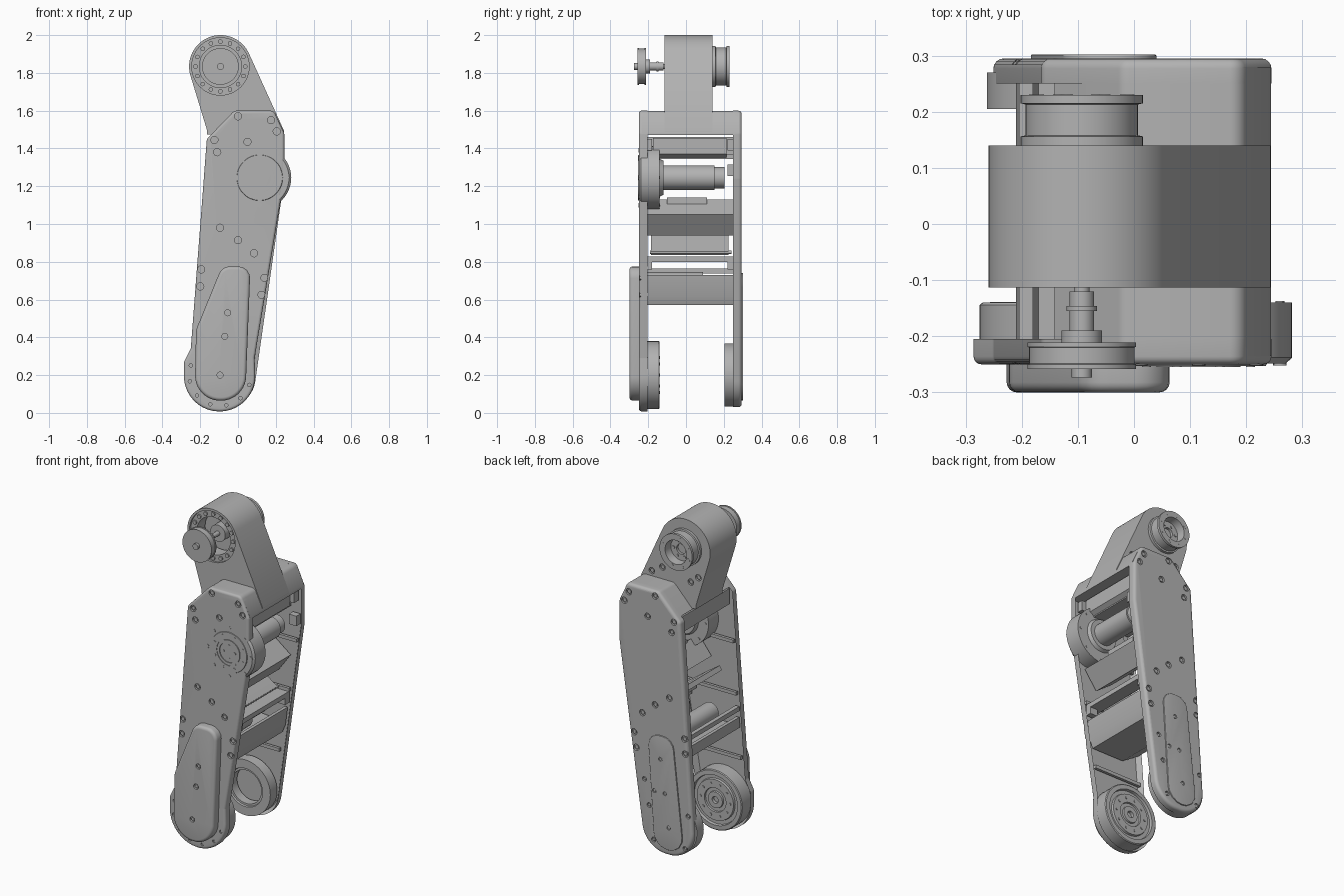
import bpy, bmesh
from math import sin, cos, tan, pi, radians
from mathutils import Vector, Matrix

if "Cube" in bpy.data.objects:
    bpy.data.objects.remove(bpy.data.objects["Cube"], do_unlink=True)

grey = bpy.data.materials.new("machined_grey")
grey.use_nodes = True
grey.diffuse_color = (0.45, 0.45, 0.45, 1)
grey.node_tree.nodes["Principled BSDF"].inputs["Base Color"].default_value = (0.45, 0.45, 0.45, 1)

HIP, MOTOR, KNEE = (-0.093, 1.834), (0.115, 1.245), (-0.095, 0.2)
FRONT, BACK = -0.25, 0.295            # outer faces of the two side plates
IN_F, IN_B = -0.205, 0.25             # inner faces of the two side plates


def finish(name, bm):
    bmesh.ops.recalc_face_normals(bm, faces=bm.faces)
    mesh = bpy.data.meshes.new(name)
    bm.to_mesh(mesh)
    bm.free()
    mesh.materials.append(grey)
    obj = bpy.data.objects.new(name, mesh)
    bpy.context.collection.objects.link(obj)
    return obj


def rounded(corners):
    """Outline from (x, z, radius) corners."""
    out = []
    for i, (x, z, r) in enumerate(corners):
        if not r:
            out.append((x, z))
            continue
        p = Vector((x, z, 0))
        u = (Vector((*corners[i - 1][:2], 0)) - p).normalized()
        v = (Vector((*corners[(i + 1) % len(corners)][:2], 0)) - p).normalized()
        half = u.angle(v) / 2
        c = p + (u + v).normalized() * r / sin(half)
        s, e = (p + u * r / tan(half) - c), (p + v * r / tan(half) - c)
        n = 12 if r > 0.1 else 4
        out += [(c + s.lerp(e, k / n).normalized() * r)[:2] for k in range(n + 1)]
    return out


def prism(name, outline, y0, y1, bevel=0.0, pocket=None):
    """Extrude an outline from its outer face y0 to y1; soften the outer rim, hollow the inner face."""
    bm = bmesh.new()
    outer = bm.faces.new([bm.verts.new((x, y0, z)) for x, z in outline])
    inner = bm.faces.new([bm.verts.new((x, y1, z)) for x, z in outline])
    a, b, n = list(outer.verts), list(inner.verts), len(outline)
    for i in range(n):
        j = (i + 1) % n
        bm.faces.new((a[i], a[j], b[j], b[i]))
    bmesh.ops.remove_doubles(bm, verts=bm.verts, dist=0.0005)
    bmesh.ops.recalc_face_normals(bm, faces=bm.faces)
    if pocket:
        bmesh.ops.inset_region(bm, faces=[inner], thickness=pocket[0], use_even_offset=True)
        bmesh.ops.translate(bm, verts=list(inner.verts), vec=(0, -pocket[1] if y1 > y0 else pocket[1], 0))
    if bevel:
        bmesh.ops.bevel(bm, geom=list(outer.edges), offset=bevel, segments=4, profile=0.5, affect='EDGES')
    return finish(name, bm)


def box(name, x, y, z):
    return prism(name, [(x[0], z[0]), (x[1], z[0]), (x[1], z[1]), (x[0], z[1])], y[0], y[1])


def lathe(name, centre, profile, seg=48):
    """Turn a profile of (radius, y) points about an axis along y."""
    bm = bmesh.new()
    rings = [[bm.verts.new((centre[0] + r * cos(2 * pi * k / seg), y, centre[1] + r * sin(2 * pi * k / seg)))
              for k in range(seg)] for r, y in profile]
    for p, q in zip(rings, rings[1:]):
        for k in range(seg):
            bm.faces.new((p[k], p[(k + 1) % seg], q[(k + 1) % seg], q[k]))
    bmesh.ops.remove_doubles(bm, verts=bm.verts, dist=0.0001)
    return finish(name, bm)


def cylinders(name, points, r, y0, y1, seg=20):
    bm = bmesh.new()
    for x, z in points:
        m = Matrix.Translation((x, (y0 + y1) / 2, z)) @ Matrix.Rotation(pi / 2, 4, 'X')
        bmesh.ops.create_cone(bm, cap_ends=True, segments=seg, radius1=r, radius2=r,
                              depth=abs(y1 - y0), matrix=m)
    return finish(name, bm)


def cut(obj, cutter):
    cutter.hide_render = True
    mod = obj.modifiers.new("cut", 'BOOLEAN')
    mod.operation, mod.solver, mod.object = 'DIFFERENCE', 'EXACT', cutter
    bpy.context.view_layer.objects.active = obj
    bpy.ops.object.modifier_apply(modifier=mod.name)
    bpy.data.objects.remove(cutter, do_unlink=True)


def screws(name, obj, points, r, face, inward):
    """Counterbored screws; inward is +1 or -1 along y."""
    cut(obj, cylinders("cutter", points, r, face - inward * 0.02, face + inward * 0.011))
    cylinders(name, points, r * 0.62, face + inward * 0.004, face + inward * 0.013, 12)


def circle(centre, r, n, start=0.0):
    return [(centre[0] + r * cos(start + 2 * pi * k / n), centre[1] + r * sin(start + 2 * pi * k / n))
            for k in range(n)]


# Side plates: shallow pans with softened outer rims
top_corners = [(0.245, 1.24, 0.05), (0.245, 1.48, 0.03), (0.19, 1.6, 0.03), (-0.02, 1.6, 0.03), (-0.165, 1.45, 0.03)]
front_plate = prism("front_plate", rounded([(-0.286, 0.008, 0.186), (0.096, 0.008, 0.186), (0.088, 0.29, 0.02)]
                    + top_corners + [(-0.25, 0.34, 0.03), (-0.286, 0.27, 0.03)]), FRONT, IN_F, 0.014, (0.02, 0.03))
back_plate = prism("back_plate", rounded([(-0.262, 0.03, 0.16), (0.072, 0.03, 0.16)] + top_corners),
                   BACK, IN_B, 0.018, (0.02, 0.03))
upper = [(0, 1.57), (0.175, 1.55), (0.205, 1.49), (-0.125, 1.445), (-0.11, 1.38), (0.05, 1.435)]
lower = [(-0.095, 0.98), (0, 0.915), (0.085, 0.845), (-0.195, 0.76), (-0.2, 0.67), (0.14, 0.715), (0.125, 0.625)]
screws("front_plate_screws", front_plate, upper + lower, 0.019, FRONT, 1)
screws("knee_rim_screws", front_plate, circle(KNEE, 0.163, 12, 0.2)[5:], 0.009, FRONT, 1)
screws("back_plate_screws", back_plate, upper + lower, 0.019, BACK, -1)
screws("back_knee_screws", back_plate, [(-0.22, 0.3), (0.04, 0.3), (-0.2, 0.1), (0.01, 0.1), (0.07, 0.45)], 0.014, BACK, -1)

# Ribs inside the pans
for side, y in (("front", (-0.222, IN_F)), ("back", (IN_B, 0.267))):
    for i, (z, x0, x1) in enumerate(((0.45, -0.22, 0.1), (0.83, -0.19, 0.165), (1.14, -0.17, 0.215))):
        box(f"{side}_rib_{i}", (x0, x1), y, (z, z + 0.02))

# Belt covers
cover = prism("front_cover", rounded([(-0.23, 0.065, 0.132), (0.038, 0.065, 0.132), (0.066, 0.775, 0.06),
              (-0.085, 0.775, 0.06), (-0.222, 0.44, 0.1)]), -0.3, FRONT + 0.002, 0.018)
screws("cover_screws", cover, [(-0.055, 0.53), (-0.07, 0.405), KNEE], 0.016, -0.3, 1)
back_cover = prism("back_cover", rounded([(-0.195, 0.065, 0.09), (0.0, 0.065, 0.09), (0.045, 0.74, 0.07),
                   (-0.12, 0.74, 0.07)]), 0.302, 0.29, 0.003)
screws("back_cover_screws", back_cover, [(-0.04, 0.6), (-0.07, 0.4), (0, 0.4), KNEE], 0.012, 0.302, -1)

# Head block joining the plates
prism("head_block", rounded([(-0.142, 1.47, 0), (0.244, 1.47, 0), (0.244, 1.485, 0), (0.19, 1.599, 0.03),
      (-0.02, 1.599, 0.03)]), -0.235, 0.28)

# Upper arm with open drum
arc = [(HIP[0] + 0.166 * cos(radians(a)), HIP[1] + 0.166 * sin(radians(a)))
       for a in [24 + 173 * k / 40 for k in range(41)]]
arm = prism("upper_arm", [(-0.163, 1.475), (0.243, 1.475), (0.243, 1.495)] + arc + [(-0.165, 1.5)], -0.113, 0.14)
cut(arm, cylinders("cutter", [HIP], 0.152, -0.2, 0.0, 48))
screws("arm_back_screws", arm, [(-0.18, 1.67), (0.06, 1.67), (0.13, 1.63), (-0.13, 1.63)], 0.019, 0.14, -1)
lathe("drum_ring", HIP, [(0.153, -0.1), (0.112, -0.1), (0.112, -0.02), (0.153, -0.02), (0.153, -0.1)])
cylinders("drum_screws", circle(HIP, 0.132, 16), 0.012, -0.108, -0.095, 12)

# Drive pulley and stepped shaft in front of the drum
lathe("hip_pulley", HIP, [(0, -0.274), (0.018, -0.274), (0.018, -0.258), (0.097, -0.258), (0.097, -0.25),
      (0.094, -0.249), (0.094, -0.22), (0.097, -0.219), (0.097, -0.211), (0.036, -0.211), (0.036, -0.19),
      (0.022, -0.19), (0.022, -0.155), (0.027, -0.155), (0.027, -0.146), (0.022, -0.146), (0.022, -0.12),
      (0.014, -0.12), (0.014, -0.06), (0.05, -0.06), (0.05, 0.01), (0, 0.01)])

# Output flange behind the drum
lathe("hip_flange", HIP, [(0, 0.13), (0.109, 0.13), (0.109, 0.156), (0.1, 0.158), (0.1, 0.213), (0.109, 0.215),
      (0.109, 0.23), (0.072, 0.23), (0.068, 0.18), (0.03, 0.18), (0.03, 0.165), (0, 0.165)])
cylinders("flange_screws", circle(HIP, 0.088, 8, 0.3), 0.01, 0.22, 0.231, 12)
cylinders("flange_hub_screws", circle(HIP, 0.05, 6), 0.009, 0.17, 0.185, 12)

# Motor: housing through the front plate, stepped body
lathe("motor_housing", MOTOR, [(0, -0.248), (0.06, -0.248), (0.06, -0.255), (0.075, -0.255), (0.075, -0.245),
      (0.08, -0.245), (0.08, -0.253), (0.12, -0.253), (0.122, -0.249), (0.155, -0.249), (0.167, -0.238),
      (0.167, -0.14), (0.1, -0.14), (0.09, -0.12), (0.065, -0.12), (0.065, 0.15), (0.056, 0.15),
      (0.056, 0.205), (0, 0.205)])
cylinders("motor_ring_screws", circle(MOTOR, 0.1, 8, pi / 8), 0.008, -0.25, -0.255, 12)
cylinders("motor_outer_screws", circle(MOTOR, 0.145, 8), 0.012, -0.24, -0.252, 12)
cylinders("motor_hub_pins", circle(MOTOR, 0.038, 4), 0.008, -0.24, -0.252, 12)
cylinders("motor_back_screws", circle(MOTOR, 0.145, 8), 0.008, -0.15, -0.137, 12)

# Knee bearings on the inner faces
lathe("front_knee_disk", KNEE, [(0, -0.23), (0.18, -0.23), (0.18, -0.144), (0.175, -0.14),
      (0.15, -0.139), (0.147, -0.155), (0.125, -0.155), (0.122, -0.142), (0.072, -0.142), (0.07, -0.152),
      (0.05, -0.152), (0.048, -0.142), (0.02, -0.142), (0.02, -0.16), (0, -0.16)])
cylinders("knee_disk_screws", circle(KNEE, 0.098, 10), 0.008, -0.15, -0.138, 12)
lathe("back_knee_ring", KNEE, [(0.1, 0.27), (0.1, 0.215), (0.112, 0.215), (0.115, 0.205), (0.167, 0.205),
      (0.167, 0.27), (0.1, 0.27)])

# Cross members between the plates
SPAN = (IN_F - 0.01, IN_B + 0.01)
prism("lower_block", [(-0.21, 0.64), (-0.1, 0.57), (0.115, 0.57), (0.135, 0.62), (0.15, 0.73), (0.13, 0.73),
      (0.11, 0.64), (-0.17, 0.655), (-0.185, 0.7), (-0.205, 0.7)], *SPAN)
cylinders("roller", [(-0.02, 0.69)], 0.055, IN_F, 0.09, 32)
cylinders("roller_end", [(-0.02, 0.69)], 0.03, 0.08, IN_B, 24)
box("left_rail", (-0.205, -0.18), SPAN, (0.738, 0.765))
box("middle_bar", (0.08, 0.16), SPAN, (0.8, 0.828))
prism("electronics_box", [(0.17, 1.05), (0.065, 1.13), (-0.02, 1.02), (0.09, 0.94)], *SPAN)
box("electronics_lid", (0.06, 0.1), (-0.1, 0.11), (1.105, 1.14))
prism("sloped_board", [(-0.11, 0.97), (0.09, 0.835), (0.105, 0.855), (-0.02, 0.945), (-0.095, 0.995)], -0.185, 0.225)
cylinders("board_rod", [(0.095, 0.85)], 0.01, -0.19, 0.24, 12)
prism("upper_bar", [(0.05, 1.345), (0.16, 1.345), (0.195, 1.37), (0.195, 1.455), (0.05, 1.455)], -0.175, 0.215)
box("upper_bar_mount", (0.05, 0.17), SPAN, (1.345, 1.37))
box("upper_left_rail", (-0.14, -0.1), SPAN, (1.365, 1.46))

# Small fixing blocks at the plate edges
for i, (x, z) in enumerate(((0.2, 1.42), (0.215, 1.285), (0.14, 0.79))):
    for side, y in (("front", (IN_F - 0.01, IN_F + 0.025)), ("back", (IN_B - 0.03, IN_B + 0.01))):
        box(f"{side}_fixing_{i}", (x - 0.03, x + 0.02), y, (z - 0.03, z + 0.03))

# Smooth shading with sharp edges kept
for obj in bpy.context.scene.objects:
    obj.select_set(obj.type == 'MESH')
bpy.ops.object.shade_smooth_by_angle(angle=radians(30))
